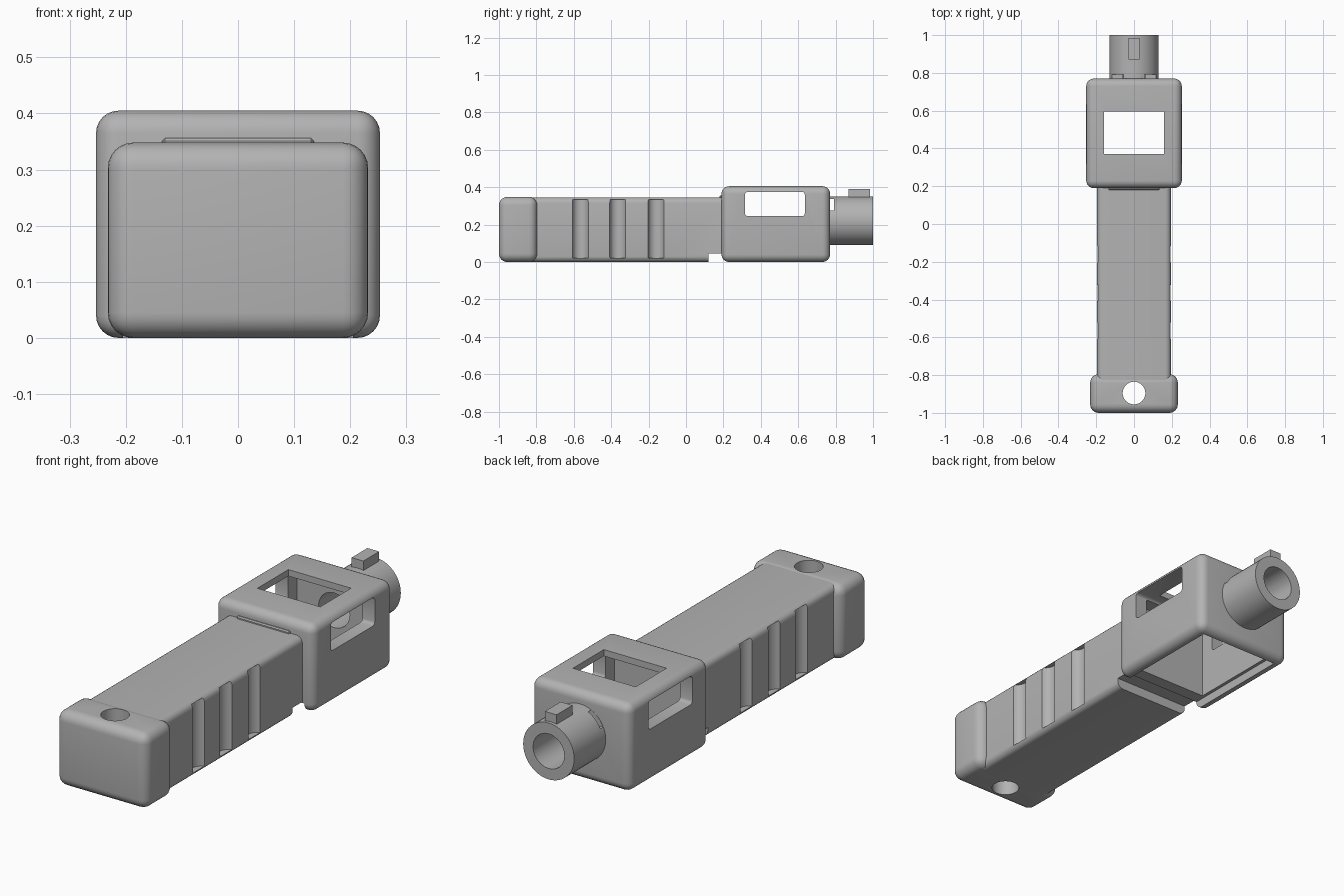
import bpy, bmesh, math
from mathutils import Matrix, Vector

if "Cube" in bpy.data.objects:
    bpy.data.objects.remove(bpy.data.objects["Cube"], do_unlink=True)

grey = bpy.data.materials.new("grey plastic")
grey.use_nodes = True
COLOUR = (0.45, 0.45, 0.45, 1)
grey.diffuse_color = COLOUR
grey.node_tree.nodes["Principled BSDF"].inputs["Base Color"].default_value = COLOUR


def finish(name, bm):
    mesh = bpy.data.meshes.new(name)
    bm.to_mesh(mesh)
    bm.free()
    mesh.materials.append(grey)
    obj = bpy.data.objects.new(name, mesh)
    bpy.context.collection.objects.link(obj)
    return obj


def box(name, x, y, z, radius=0, segments=5, along=None):
    """Box between the given ranges; along limits rounding to edges on one axis."""
    bm = bmesh.new()
    bmesh.ops.create_cube(bm, size=1)
    for v in bm.verts:
        v.co = Vector([r[0] if c < 0 else r[1] for c, r in zip(v.co, (x, y, z))])
    if radius:
        edges = [e for e in bm.edges if along is None
                 or abs((e.verts[0].co - e.verts[1].co).normalized()[along]) > 0.9]
        bmesh.ops.bevel(bm, geom=edges, offset=radius, segments=segments,
                        profile=0.5, affect='EDGES')
    return finish(name, bm)


def cylinder(name, radius, start, end, sides=48):
    bm = bmesh.new()
    start, end = Vector(start), Vector(end)
    axis = end - start
    place = Matrix.Translation((start + end) / 2) @ axis.to_track_quat('Z', 'Y').to_matrix().to_4x4()
    bmesh.ops.create_cone(bm, cap_ends=True, segments=sides, radius1=radius,
                          radius2=radius, depth=axis.length, matrix=place)
    return finish(name, bm)


def cut(obj, cutters):
    """Subtract each cutter, then discard it."""
    for cutter in cutters:
        cutter.hide_render = True
        mod = obj.modifiers.new("cut", 'BOOLEAN')
        mod.operation, mod.solver, mod.object = 'DIFFERENCE', 'EXACT', cutter
        bpy.ops.object.select_all(action='DESELECT')
        bpy.context.view_layer.objects.active = obj
        obj.select_set(True)
        bpy.ops.object.modifier_apply(modifier=mod.name)
        bpy.data.objects.remove(cutter, do_unlink=True)


def mirrored(half):
    return (-half, half)


TUBE_Z = 0.22

# Handle with finger grooves and the cover notch
handle = box("handle", mirrored(0.195), (-0.85, 0.22), (0, 0.345), 0.03, along=1)
grooves = [cylinder("groove_cutter", 0.045, (s * 0.208, y, 0.02), (s * 0.208, y, 0.335), 32)
           for y in (-0.565, -0.365, -0.16) for s in (-1, 1)]
notch = box("notch_cutter", mirrored(0.3), (0.12, 0.3), (-0.1, 0.045))
cut(handle, grooves + [notch])

# End cap with the cord hole, which also passes the hidden handle end
cap = box("end_cap", mirrored(0.232), (-1, -0.795), (0, 0.348), 0.045, 6)
for part in (cap, handle):
    cut(part, [cylinder("cord_cutter", 0.06, (0, -0.895, -0.1), (0, -0.895, 0.5))])

# Hollow head with top and side windows, open underneath
head = box("head", mirrored(0.253), (0.19, 0.77), (0, 0.405), 0.04, 6)
cut(head, [
    box("cavity_cutter", mirrored(0.19), (0.25, 0.7), (-0.1, 0.365)),
    box("recess_cutter", mirrored(0.205), (0.1, 0.73), (-0.1, 0.04)),
    box("top_window_cutter", mirrored(0.16), (0.37, 0.595), (0.3, 0.5)),
    box("side_window_cutter", mirrored(0.4), (0.315, 0.635), (0.245, 0.375), 0.015, 3, 0),
    cylinder("bore_cutter", 0.08, (0, 0.65, TUBE_Z), (0, 0.85, TUBE_Z), 24),
])

# Thin collar where the handle meets the head
collar = box("collar", mirrored(0.135), (0.18, 0.21), (0.32, 0.356), 0.005, 1)

# Rear tube with bore and a slot beside the head
tube = cylinder("rear_tube", 0.13, (0, 0.765, TUBE_Z), (0, 1, TUBE_Z))
cut(tube, [
    cylinder("bore_cutter", 0.08, (0, 0.7, TUBE_Z), (0, 1.1, TUBE_Z), 24),
    box("slot_cutter", mirrored(0.2), (0.771, 0.792), (0.275, 0.337)),
])

# Locating key on the tube
key = box("tube_key", mirrored(0.03), (0.87, 0.985), (0.33, 0.39))

# Smooth the rounded surfaces, keep the corners crisp
for part in (handle, cap, head, collar, tube, key):
    bpy.ops.object.select_all(action='DESELECT')
    bpy.context.view_layer.objects.active = part
    part.select_set(True)
    bpy.ops.object.shade_smooth_by_angle(angle=math.radians(30))
